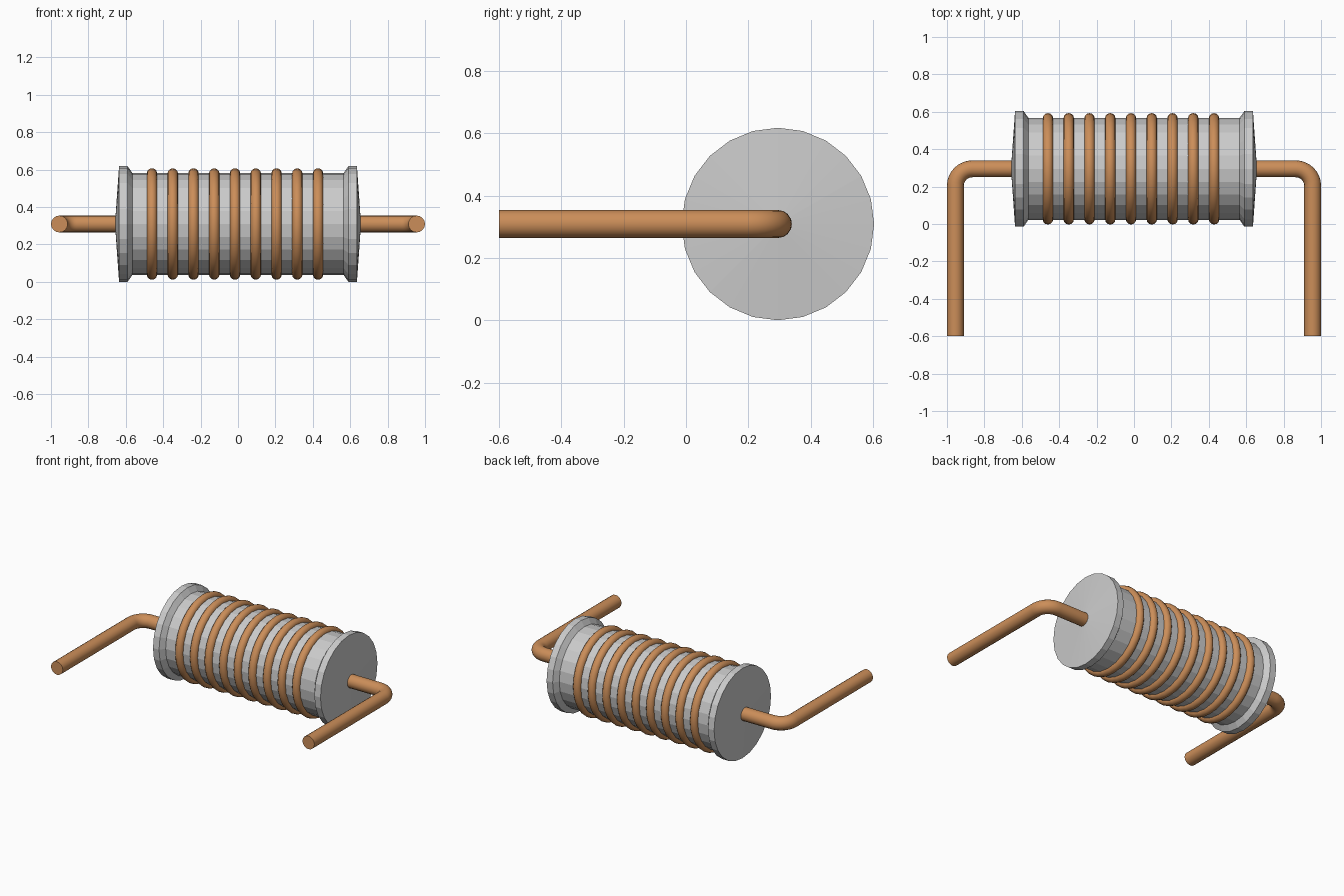
import bpy, bmesh
from math import pi, sin, cos, radians
from mathutils import Matrix, Vector

if "Cube" in bpy.data.objects:
    bpy.data.objects.remove(bpy.data.objects["Cube"])

CY, CZ = 0.295, 0.309      # axis of the coil, running along x

copper = bpy.data.materials.new("copper")
copper.diffuse_color = (0.60, 0.27, 0.10, 1)
copper.use_nodes = True
copper.node_tree.nodes["Principled BSDF"].inputs["Base Color"].default_value = copper.diffuse_color


def smooth(obj, angle):
    bpy.ops.object.select_all(action='DESELECT')
    obj.select_set(True)
    bpy.context.view_layer.objects.active = obj
    bpy.ops.object.shade_smooth_by_angle(angle=radians(angle))


def lathe_x(name, profile, sides):
    """Spin an (x, radius) profile around the x axis."""
    bm = bmesh.new()
    verts = [bm.verts.new((x, r, 0)) for x, r in profile]
    edges = [bm.edges.new(p) for p in zip(verts, verts[1:])]
    bmesh.ops.spin(bm, geom=verts + edges, cent=(0, 0, 0), axis=(1, 0, 0),
                   angle=2 * pi, steps=sides, use_duplicate=False)
    bmesh.ops.remove_doubles(bm, verts=bm.verts, dist=1e-4)
    bmesh.ops.recalc_face_normals(bm, faces=bm.faces)
    mesh = bpy.data.meshes.new(name)
    bm.to_mesh(mesh)
    bm.free()
    obj = bpy.data.objects.new(name, mesh)
    obj.location = (0, CY, CZ)
    bpy.context.collection.objects.link(obj)
    return obj


# Bobbin core with chamfered flanges and slightly coned ends
half = [(0.54, 0.273), (0.565, 0.273), (0.59, 0.309), (0.636, 0.309), (0.655, 0.04), (0.655, 0)]
lathe_x("core", [(-x, r) for x, r in reversed(half)] + half, 24)

# Nine copper windings
for i in range(9):
    bpy.ops.mesh.primitive_torus_add(
        location=(-0.46 + i * 0.111, CY, CZ), rotation=(0, pi / 2, 0),
        major_radius=0.27, minor_radius=0.028, major_segments=32, minor_segments=12)
    ring = bpy.context.object
    ring.name = f"winding_{i + 1}"
    ring.data.materials.append(copper)
    smooth(ring, 60)


# Bent wire leads, one per end
def lead(name, side):
    bend, xe = 0.09, 0.955
    path = [(0.62, CY)]
    path += [(xe - bend + bend * sin(t * pi / 16), CY - bend + bend * cos(t * pi / 16))
             for t in range(9)]
    path.append((xe, -0.6))
    curve = bpy.data.curves.new(name, 'CURVE')
    curve.dimensions = '3D'
    curve.bevel_depth = 0.045
    curve.bevel_resolution = 6
    curve.use_fill_caps = True
    spline = curve.splines.new('POLY')
    spline.points.add(len(path) - 1)
    for p, (x, y) in zip(spline.points, path):
        p.co = (side * x, y, CZ, 1)
    obj = bpy.data.objects.new(name, curve)
    bpy.context.collection.objects.link(obj)
    bpy.ops.object.select_all(action='DESELECT')
    obj.select_set(True)
    bpy.context.view_layer.objects.active = obj
    bpy.ops.object.convert(target='MESH')
    obj = bpy.context.object
    obj.data.materials.clear()
    obj.data.materials.append(copper)
    smooth(obj, 40)


lead("left_lead", -1)
lead("right_lead", 1)
